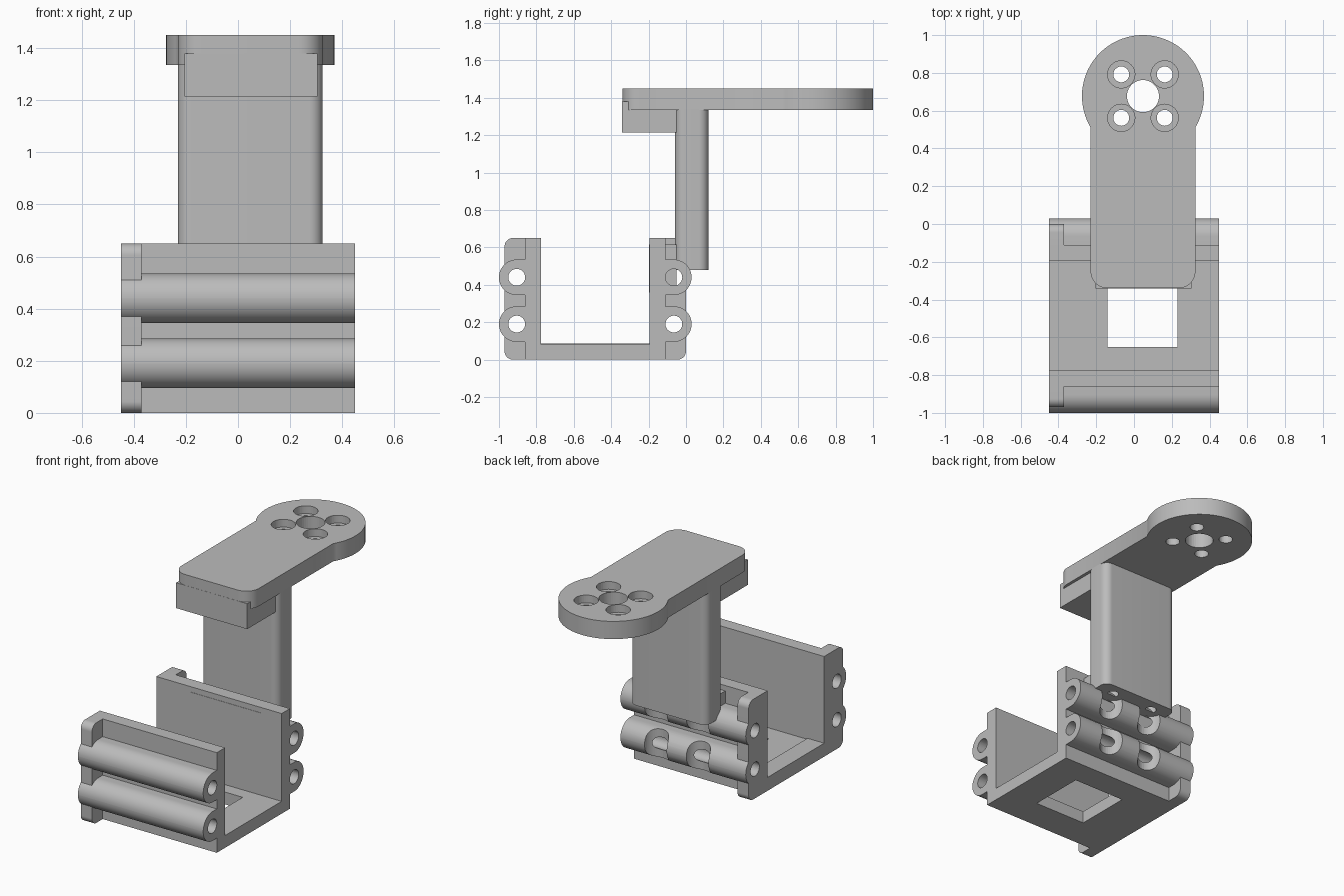
import bpy, bmesh, math
from mathutils import Vector

old = bpy.data.objects.get("Cube")
if old:
    bpy.data.objects.remove(old, do_unlink=True)

grey = bpy.data.materials.new("light_grey")
grey.use_nodes = True
GREY = (0.5, 0.5, 0.5, 1)
grey.diffuse_color = GREY
grey.node_tree.nodes["Principled BSDF"].inputs["Base Color"].default_value = GREY


def arc(cu, cv, r, a0, a1, n=12):
    return [(cu + r * math.cos(a0 + (a1 - a0) * i / n),
             cv + r * math.sin(a0 + (a1 - a0) * i / n)) for i in range(n + 1)]


def rounded(u0, v0, u1, v1, radii=(0, 0, 0, 0)):
    """Rectangle outline with a radius per corner, anticlockwise from low u, low v."""
    out = []
    corners = ((u0, v0, 1, 1), (u1, v0, -1, 1), (u1, v1, -1, -1), (u0, v1, 1, -1))
    for i, ((u, v, su, sv), r) in enumerate(zip(corners, radii)):
        start = math.pi * (1 + i / 2)
        pts = arc(u + su * r, v + sv * r, r, start, start + math.pi / 2) if r else [(u, v)]
        out += [p for p in pts if not out or math.dist(p, out[-1]) > 1e-5]
    return out


def prism(name, outline, axis, lo, hi):
    """Extrude an outline: (x, y) along z, or (y, z) along x."""
    def place(p, h):
        return Vector((p[0], p[1], h)) if axis == "z" else Vector((h, p[0], p[1]))
    bm = bmesh.new()
    face = bm.faces.new([bm.verts.new(place(p, lo)) for p in outline])
    ext = bmesh.ops.extrude_face_region(bm, geom=[face])
    moved = [g for g in ext["geom"] if isinstance(g, bmesh.types.BMVert)]
    bmesh.ops.translate(bm, verts=moved, vec=place((0, 0), hi - lo))
    bmesh.ops.recalc_face_normals(bm, faces=bm.faces)
    mesh = bpy.data.meshes.new(name)
    bm.to_mesh(mesh)
    bm.free()
    mesh.materials.append(grey)
    obj = bpy.data.objects.new(name, mesh)
    bpy.context.collection.objects.link(obj)
    return obj


def box(name, x0, x1, y0, y1, z0, z1):
    return prism(name, rounded(x0, y0, x1, y1), "z", z0, z1)


def cylinder(name, u, v, r, axis, lo, hi):
    return prism(name, arc(u, v, r, 0, 2 * math.pi, 40)[:-1], axis, lo, hi)


def cut(obj, cutters):
    for c in cutters:
        mod = obj.modifiers.new(c.name, "BOOLEAN")
        mod.operation = "DIFFERENCE"
        mod.solver = "EXACT"
        mod.object = c
        c.hide_render = True
        c.hide_set(True)


HALF = 0.45          # bracket half width
ARM_X = 0.0475       # centre line of the arm
ARM_HALF = 0.2775
MID = -0.485         # middle of the bracket in y
TUBE_R = 0.095
parts = []

# U-shaped bracket: floor with a window and two walls
floor = box("bracket_floor", -HALF, HALF, -0.86, -0.11, 0, 0.08)
cut(floor, [box("floor_window_cutter", -0.14, 0.23, -0.65, -0.28, -0.1, 0.2)])
ridge = box("floor_ridge", -HALF, -0.33, -0.775, -0.195, 0.075, 0.087)
parts += [floor, ridge]

# Clearance for the two screws that enter the arm from below
screw_x = [ARM_X - 0.15, ARM_X + 0.15]
clearance = [cylinder("screw_clearance_cutter", x, 0.035, 0.08, "z", -0.1, 0.48)
             for x in screw_x]

for side, label in ((-1, "front"), (1, "back")):
    def span(a, b):
        return sorted((MID + side * a, MID + side * b))

    y0, y1 = span(0.29, 0.375)
    parts.append(box(label + "_wall", -HALF, HALF, y0, y1, 0, 0.65))

    # End flange, rounded on its outer corners
    y0, y1 = span(0.37, 0.485)
    r = 0.045
    radii = (r, 0, 0, r) if side < 0 else (0, r, r, 0)
    flange = prism(label + "_flange", rounded(y0, 0, y1, 0.65, radii), "x", -HALF, -0.37)
    parts.append(flange)

    # Hinge tubes with a bore running through the flange
    for z, level in ((0.19, "lower"), (0.44, "upper")):
        y0, y1 = span(0.365, 0.515)
        r = TUBE_R - 0.0001
        radii = (r, 0, 0, r) if side < 0 else (0, r, r, 0)
        tube = prism(f"{label}_{level}_tube",
                     rounded(y0, z - TUBE_R, y1, z + TUBE_R, radii), "x", -HALF, HALF)
        bore = cylinder("bore_cutter", MID + side * 0.42, z, 0.045, "x", -0.6, 0.6)
        cut(flange, [bore])
        cut(tube, [bore] + (clearance if side > 0 else []))
        parts.append(tube)

# Mounting block joining the back wall to the arm
parts.append(box("arm_mount", -0.205, 0.305, -0.197, -0.05, 0.36, 0.615))

# Upright arm with screw holes in its foot
column = prism("arm_column",
               rounded(ARM_X - ARM_HALF, -0.06, ARM_X + ARM_HALF, 0.12, (0.05,) * 4),
               "z", 0.48, 1.34)
cut(column, [cylinder("foot_screw_cutter", x, 0.035, 0.035, "z", 0.4, 0.7)
             for x in screw_x])
parts.append(column)

# Top plate: rounded front, round disc at the back
DISC_Y, DISC_R = 0.677, 0.323
neck = math.acos(ARM_HALF / DISC_R)
front = rounded(ARM_X - ARM_HALF, -0.34, ARM_X + ARM_HALF, 0, (0.09, 0.09, 0, 0))[:-2]
plate = prism("top_plate",
              front + arc(ARM_X, DISC_Y, DISC_R, -neck, math.pi + neck, 60),
              "z", 1.335, 1.45)
holes = [cylinder("centre_hole_cutter", ARM_X, DISC_Y, 0.085, "z", 1.2, 1.6)]
for sx in (-1, 1):
    for sy in (-1, 1):
        x, y = ARM_X + sx * 0.115, DISC_Y + sy * 0.115
        holes.append(cylinder("screw_hole_cutter", x, y, 0.042, "z", 1.2, 1.6))
        holes.append(cylinder("counterbore_cutter", x, y, 0.072, "z", 1.4, 1.6))
cut(plate, holes)
parts.append(plate)

# Square-cornered block beneath the front of the plate
parts.append(box("front_block", -0.205, 0.305, -0.341, -0.05, 1.215, 1.38))

# Smooth the curved surfaces, keep the edges sharp
bpy.ops.object.select_all(action="DESELECT")
for p in parts:
    p.select_set(True)
bpy.context.view_layer.objects.active = parts[0]
bpy.ops.object.shade_smooth_by_angle(angle=math.radians(30))
